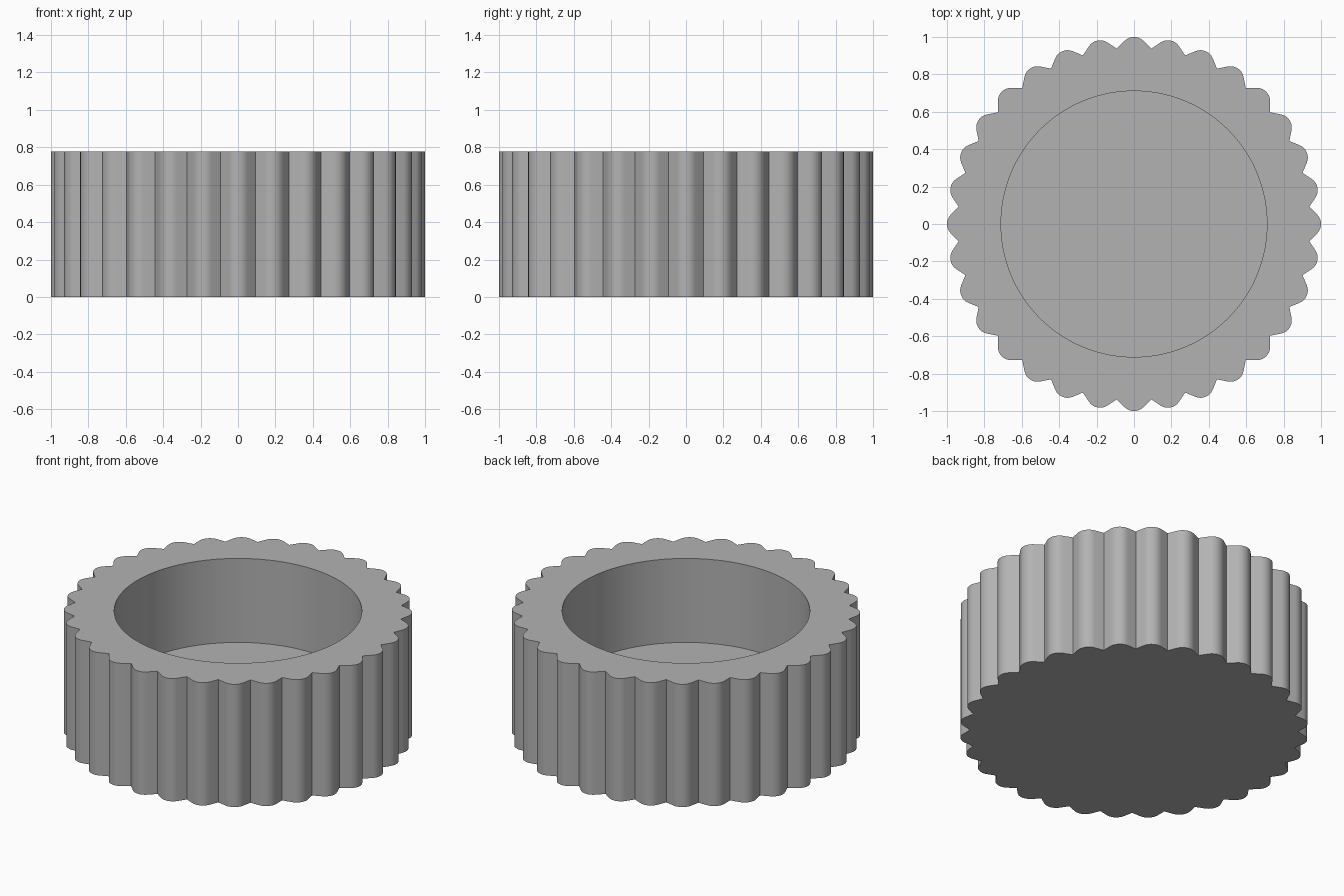
import bpy
import bmesh
from math import sin, cos, pi, sqrt, radians, atan2

cube = bpy.data.objects.get("Cube")
if cube:
    bpy.data.objects.remove(cube)

LOBES = 32
HEIGHT = 0.778
FLOOR = 0.246
BORE = 0.711
SIDE = 0.728                                  # distance of the flat lobe flanks from the axis
ROUND = (SIDE * sqrt(2) - 1) / (sqrt(2) - 1)  # lobe tip rounding radius
ARC_STEPS = 10

# Plain grey material
grey = bpy.data.materials.new("plain_grey")
grey.use_nodes = True
colour = (0.45, 0.45, 0.45, 1)
grey.diffuse_color = colour
grey.node_tree.nodes["Principled BSDF"].inputs["Base Color"].default_value = colour


def scalloped_outline():
    """Rounded lobes with straight 45 degree flanks meeting in sharp valleys."""
    step = 2 * pi / LOBES
    valley = SIDE / cos(pi / 4 - step / 2)
    points = []
    for lobe in range(LOBES):
        turn = lobe * step
        points.append((valley * cos(turn - step / 2), valley * sin(turn - step / 2)))
        for i in range(ARC_STEPS + 1):
            a = turn - pi / 4 + i * pi / 2 / ARC_STEPS
            points.append(((1 - ROUND) * cos(turn) + ROUND * cos(a),
                           (1 - ROUND) * sin(turn) + ROUND * sin(a)))
    return points


outline = scalloped_outline()
bore = [(BORE * cos(t), BORE * sin(t)) for t in (atan2(y, x) for x, y in outline)]

# Knurled cup: outer wall, flat rim, bore wall, floor and base
bm = bmesh.new()
levels = [(outline, 0), (outline, HEIGHT), (bore, HEIGHT), (bore, FLOOR)]
rings = [[bm.verts.new((x, y, z)) for x, y in loop] for loop, z in levels]
count = len(outline)
for low, high in zip(rings, rings[1:]):
    for i in range(count):
        j = (i + 1) % count
        bm.faces.new((low[i], low[j], high[j], high[i]))
bm.faces.new(rings[0][::-1])
bm.faces.new(rings[-1])
bmesh.ops.recalc_face_normals(bm, faces=bm.faces)

mesh = bpy.data.meshes.new("knurled_cup")
bm.to_mesh(mesh)
bm.free()
mesh.materials.append(grey)
cup = bpy.data.objects.new("knurled_cup", mesh)
bpy.context.collection.objects.link(cup)

# Smooth lobes and bore, sharp valleys and rims
bpy.ops.object.select_all(action='DESELECT')
cup.select_set(True)
bpy.context.view_layer.objects.active = cup
bpy.ops.object.shade_smooth_by_angle(angle=radians(30))
